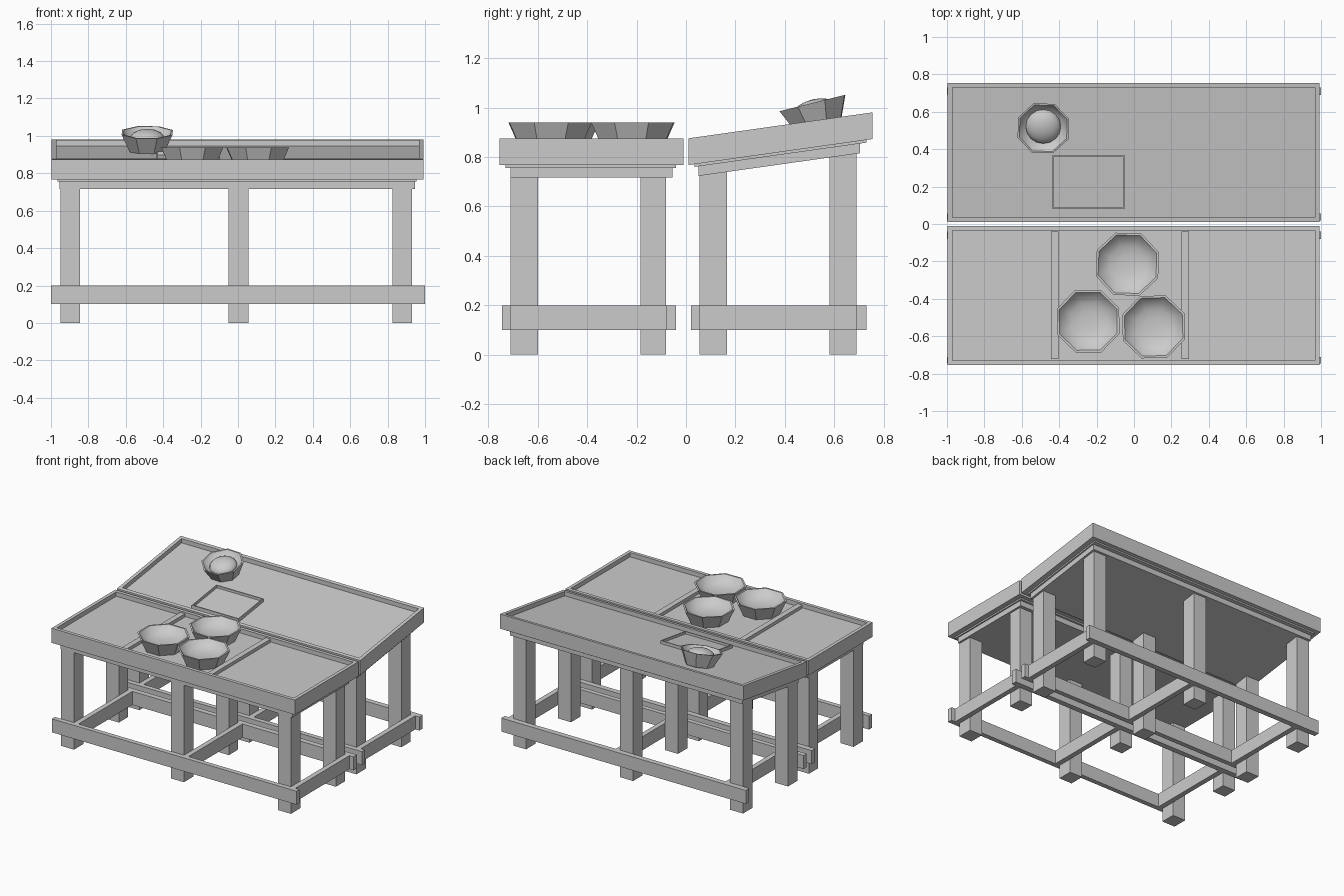
import bpy, bmesh, math
from mathutils import Matrix, Vector

cube = bpy.data.objects.get("Cube")
if cube:
    bpy.data.objects.remove(cube, do_unlink=True)

grey = bpy.data.materials.new("plain_grey")
grey.use_nodes = True
GREY = (0.6, 0.6, 0.6, 1)
grey.diffuse_color = GREY
grey.node_tree.nodes["Principled BSDF"].inputs["Base Color"].default_value = GREY

SLOPE = 0.141   # rise of the sloping display table
HINGE = 0.005   # y where the slope starts


def finish(bm, name, slope=0.0):
    """Lean everything above the floor rails along the slope, then make the object."""
    for v in bm.verts:
        if v.co.z > 0.3:
            v.co.z += slope * (v.co.y - HINGE)
    bmesh.ops.recalc_face_normals(bm, faces=bm.faces)
    mesh = bpy.data.meshes.new(name)
    bm.to_mesh(mesh)
    bm.free()
    mesh.materials.append(grey)
    obj = bpy.data.objects.new(name, mesh)
    bpy.context.collection.objects.link(obj)
    return obj


def add_box(bm, x, y, z):
    size = [b - a for a, b in (x, y, z)]
    mid = [(a + b) / 2 for a, b in (x, y, z)]
    m = Matrix.Translation(mid) @ Matrix.Diagonal((*size, 1))
    bmesh.ops.create_cube(bm, size=1, matrix=m)


def box(name, x, y, z, slope=0.0):
    bm = bmesh.new()
    add_box(bm, x, y, z)
    return finish(bm, name, slope)


def tray(name, x, y, z, rim, depth, slope=0.0):
    """Box whose top is inset and sunk to leave a raised rim."""
    bm = bmesh.new()
    add_box(bm, x, y, z)
    top = max(bm.faces, key=lambda f: f.calc_center_median().z)
    bmesh.ops.inset_region(bm, faces=[top], thickness=rim)
    floor = bmesh.ops.extrude_discrete_faces(bm, faces=[top])["faces"][0]
    bmesh.ops.translate(bm, verts=floor.verts, vec=(0, 0, -depth))
    return finish(bm, name, slope)


def bowl(name, centre, radius, base, height, turn, tilt=0.0, cup=0.06):
    """Eight-sided bowl with a faceted outside and a smooth hollow."""
    inner = radius * 0.93
    profile = [(base, 0), (radius, height), (inner, height),
               (inner * 0.86, height - cup * 0.5),
               (inner * 0.6, height - cup * 0.85), (inner * 0.3, height - cup)]
    bm = bmesh.new()
    rings = []
    for r, z in profile:
        rings.append([bm.verts.new((r * math.cos(a), r * math.sin(a), z))
                      for a in (turn + i * math.tau / 8 for i in range(8))])
    for k, (low, high) in enumerate(zip(rings, rings[1:])):
        for i in range(8):
            j = (i + 1) % 8
            f = bm.faces.new((low[i], low[j], high[j], high[i]))
            f.smooth = k > 1
    bm.faces.new(rings[0])
    bm.faces.new(rings[-1]).smooth = True
    obj = finish(bm, name)
    obj.location = centre
    obj.rotation_euler.x = tilt
    return obj


# Both tables: y positions of tray, slab, legs and long rails
tables = {
    "flat": dict(slope=0.0, top=(-0.755, -0.01), lip=(-0.73, -0.04), slab=(-0.71, -0.055),
                 legs=[(-0.71, -0.60), (-0.185, -0.08)],
                 rails=[(-0.745, -0.71), (-0.08, -0.04)]),
    "sloped": dict(slope=SLOPE, top=(0.01, 0.755), lip=(0.035, 0.73), slab=(0.05, 0.705),
                   legs=[(0.055, 0.165), (0.58, 0.69)],
                   rails=[(0.02, 0.055), (0.69, 0.73)]),
}
leg_x = [(-0.95, -0.845), (-0.05, 0.055), (0.825, 0.93)]

for kind, t in tables.items():
    s = t["slope"]
    tray(kind + "_table_tray", (-0.997, 0.993), t["top"], (0.767, 0.875), 0.036, 0.032, s)
    box(kind + "_table_lip", (-0.965, 0.955), t["lip"], (0.756, 0.768), s)
    box(kind + "_table_slab", (-0.955, 0.945), t["slab"], (0.717, 0.758), s)
    for x in leg_x:
        for y in t["legs"]:
            box(kind + "_table_leg", x, y, (0, 0.73), s)
        # cross rail against the side of each pair of legs
        box(kind + "_table_cross_rail", (x[1], x[1] + 0.037),
            (t["rails"][0][1], t["rails"][1][0]), (0.1, 0.2))
    for y in t["rails"]:
        box(kind + "_table_long_rail", (-1, 1), y, (0.1, 0.2))

# Dividers on the flat table
for x in (-0.425, 0.275):
    box("tray_divider", (x - 0.02, x + 0.02), (-0.722, -0.04), (0.84, 0.867))

# Three bowls on the flat table
for x, y, turn in ((-0.035, -0.215, 0.36), (-0.245, -0.52, 0.4), (0.105, -0.55, 0.42)):
    bowl("wide_bowl", (x, y, 0.843), 0.18, 0.135, 0.096, turn)

# Small square tray on the sloped table
tray("square_tray", (-0.435, -0.05), (0.08, 0.37), (0.84, 0.866), 0.011, 0.018, SLOPE)

# Filled bowl leaning with the sloped table
tilt = math.atan(0.25)
spot = Vector((-0.485, 0.537, 0.918))
bowl("filled_bowl", spot, 0.147, 0.098, 0.104, 0.36, tilt, 0.05)

# Rounded filling in the bowl
bm = bmesh.new()
bmesh.ops.create_uvsphere(bm, u_segments=16, v_segments=10, radius=0.095)
for f in bm.faces:
    f.smooth = True
filling = finish(bm, "bowl_filling")
filling.scale = (1, 1, 0.55)
filling.rotation_euler.x = tilt
filling.location = spot + Vector((0, -0.015, 0.064))
